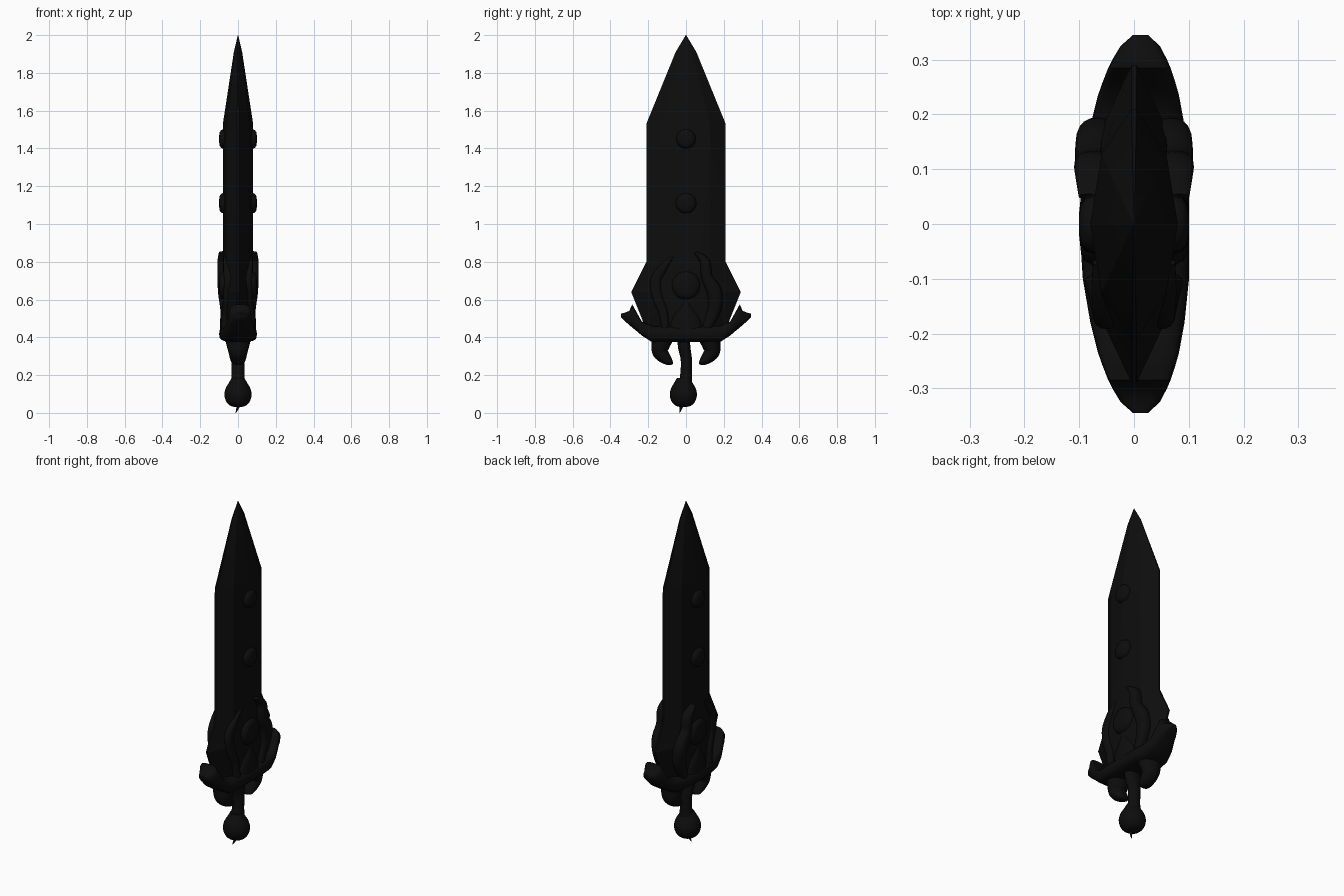
import bpy, bmesh, math
from mathutils import Vector

cube = bpy.data.objects.get("Cube")
if cube:
    bpy.data.objects.remove(cube)

black = bpy.data.materials.new("near_black")
black.use_nodes = True
color = (0.004, 0.004, 0.004, 1)
black.diffuse_color = color
black.node_tree.nodes["Principled BSDF"].inputs["Base Color"].default_value = color


def finish(name, bm, angle=40):
    bmesh.ops.recalc_face_normals(bm, faces=bm.faces)
    mesh = bpy.data.meshes.new(name)
    bm.to_mesh(mesh)
    bm.free()
    mesh.materials.append(black)
    obj = bpy.data.objects.new(name, mesh)
    bpy.context.collection.objects.link(obj)
    bpy.ops.object.select_all(action="DESELECT")
    obj.select_set(True)
    bpy.context.view_layer.objects.active = obj
    bpy.ops.object.shade_smooth_by_angle(angle=math.radians(angle))
    return obj


def loft(name, rings, angle=40):
    """Skin a row of equal rings and cap both ends."""
    bm = bmesh.new()
    rows = [[bm.verts.new(p) for p in ring] for ring in rings]
    n = len(rows[0])
    for a, b in zip(rows, rows[1:]):
        for i in range(n):
            j = (i + 1) % n
            bm.faces.new((a[i], a[j], b[j], b[i]))
    bm.faces.new(rows[0])
    bm.faces.new(rows[-1])
    return finish(name, bm, angle)


def section(center, u, v, power=1.0, n=20):
    """Ellipse, squared off when power is below one."""
    ring = []
    for i in range(n):
        t = math.tau * i / n
        c, s = math.cos(t), math.sin(t)
        c = math.copysign(abs(c) ** power, c)
        s = math.copysign(abs(s) ** power, s)
        ring.append(Vector(center) + Vector(u) * c + Vector(v) * s)
    return ring


def smooth_path(points, steps=5):
    """Catmull-Rom resampling of stations of any length."""
    pts = [points[0], *points, points[-1]]
    out = []
    for k in range(1, len(pts) - 2):
        a, b, c, d = pts[k - 1:k + 3]
        for i in range(steps):
            t = i / steps
            out.append([0.5 * (2 * q + (r - p) * t + (2 * p - 5 * q + 4 * r - s) * t * t
                               + (3 * q - p - 3 * r + s) * t ** 3)
                        for p, q, r, s in zip(a, b, c, d)])
    return out + [list(points[-1])]


def ribbon(name, stations, power=0.8):
    """Tube in the blade plane; a station is x, y, z, half width, half depth."""
    st = smooth_path(stations)
    rings = []
    for i, (x, y, z, w, d) in enumerate(st):
        a, b = st[max(i - 1, 0)], st[min(i + 1, len(st) - 1)]
        side = Vector((0, a[2] - b[2], b[1] - a[1])).normalized()
        rings.append(section((x, y, z), side * w, (d, 0, 0), power))
    return loft(name, rings)


# Blade: bevelled section swept up the outline (z, half width, half thickness)
outline = [(0.42, 0.2, 0.075), (0.47, 0.222, 0.08), (0.64, 0.29, 0.08), (0.8, 0.21, 0.08),
           (1.53, 0.21, 0.08), (1.91, 0.055, 0.022), (2.0, 0.001, 0.001)]
half = [(-1, 0.06), (-0.6, 0.74), (0, 1), (0.6, 0.74), (1, 0.06)]
loop = half + [(y, -x) for y, x in reversed(half)]
loft("blade", [[(x * t, y * w, z) for y, x in loop] for z, w, t in outline], 18)

# Round studs on both faces
for side, label in ((1, "left"), (-1, "right")):
    for name, z, r, top in (("upper_stud", 1.45, 0.052, 0.1), ("lower_stud", 1.11, 0.055, 0.1),
                            ("large_stud", 0.675, 0.075, 0.1)):
        dome = [(0.03, 1), (top - 0.025, 1), (top - 0.01, 0.9), (top - 0.003, 0.68), (top, 0.3)]
        loft(f"{label}_{name}", [section((side * x, 0, z), (0, r * k, 0), (0, 0, r * k), n=24)
                                 for x, k in dome], 60)

    # Wavy raised ornaments flanking the large stud
    ribbon(f"{label}_tall_ornament", [
        (side * 0.073, 0.05, 0.85, 0.008, 0.028), (side * 0.075, 0.1, 0.8, 0.026, 0.034),
        (side * 0.074, 0.11, 0.72, 0.03, 0.034), (side * 0.07, 0.15, 0.64, 0.04, 0.036),
        (side * 0.06, 0.15, 0.55, 0.036, 0.034), (side * 0.055, 0.11, 0.45, 0.025, 0.03)])
    ribbon(f"{label}_short_ornament", [
        (side * 0.06, -0.07, 0.83, 0.006, 0.015), (side * 0.058, -0.12, 0.77, 0.022, 0.02),
        (side * 0.05, -0.16, 0.7, 0.03, 0.025), (side * 0.052, -0.15, 0.61, 0.028, 0.026),
        (side * 0.055, -0.12, 0.53, 0.025, 0.03), (side * 0.06, -0.11, 0.45, 0.02, 0.03)])
    # Low collar petal rising from the guard
    ribbon(f"{label}_collar", [
        (side * 0.06, 0, 0.43, 0.09, 0.036), (side * 0.06, 0, 0.5, 0.075, 0.034),
        (side * 0.06, 0, 0.56, 0.035, 0.026), (side * 0.06, 0, 0.6, 0.006, 0.018)], 1)

# Crossguard with upturned notched tips (y, half depth, bottom, top)
wing = [(0, 0.1, 0.375, 0.46), (0.1, 0.097, 0.375, 0.46), (0.18, 0.086, 0.375, 0.462),
        (0.235, 0.074, 0.41, 0.485), (0.26, 0.066, 0.432, 0.53), (0.285, 0.057, 0.452, 0.575),
        (0.3, 0.05, 0.465, 0.54), (0.325, 0.036, 0.487, 0.53), (0.345, 0.014, 0.507, 0.525)]
stations = [(-y, *rest) for y, *rest in reversed(wing[1:])] + wing
loft("crossguard", [section((0.012 * abs(y) / 0.345, y, (lo + hi) / 2),
                            (d, 0, 0), (0, 0, (hi - lo) / 2), 0.6)
                    for y, d, lo, hi in stations], 50)

# Curled hooks under the guard
for s, name in ((1, "back_hook"), (-1, "front_hook")):
    ribbon(name, [(0, s * 0.125, 0.4, 0.06, 0.07), (0, s * 0.135, 0.355, 0.048, 0.06),
                  (0, s * 0.135, 0.32, 0.042, 0.05), (0, s * 0.105, 0.285, 0.03, 0.042),
                  (0, s * 0.08, 0.268, 0.016, 0.032), (0, s * 0.068, 0.266, 0.004, 0.012)], 1)

# Gently bent grip
grip = smooth_path([(-0.012, 0.42, 0.033, 0.052), (-0.01, 0.35, 0.033, 0.048),
                    (0.002, 0.28, 0.03, 0.036), (0, 0.2, 0.031, 0.034), (-0.005, 0.13, 0.04, 0.04)])
loft("grip", [section((0, y, z), (dx, 0, 0), (0, dy, 0)) for y, z, dy, dx in grip])

# Pommel, turned, with a small curved spike below
turned = smooth_path([(0.185, 0.034), (0.16, 0.048), (0.13, 0.065), (0.095, 0.072),
                      (0.06, 0.062), (0.038, 0.04), (0.03, 0.01)])
loft("pommel", [section((0, -0.014, z), (r, 0, 0), (0, r, 0), n=28) for z, r in turned], 60)
ribbon("pommel_spike", [(0.003, -0.016, 0.05, 0.011, 0.011), (0, -0.025, 0.03, 0.008, 0.008),
                        (-0.006, -0.03, 0.014, 0.005, 0.005), (-0.012, -0.034, 0, 0.001, 0.001)], 1)
